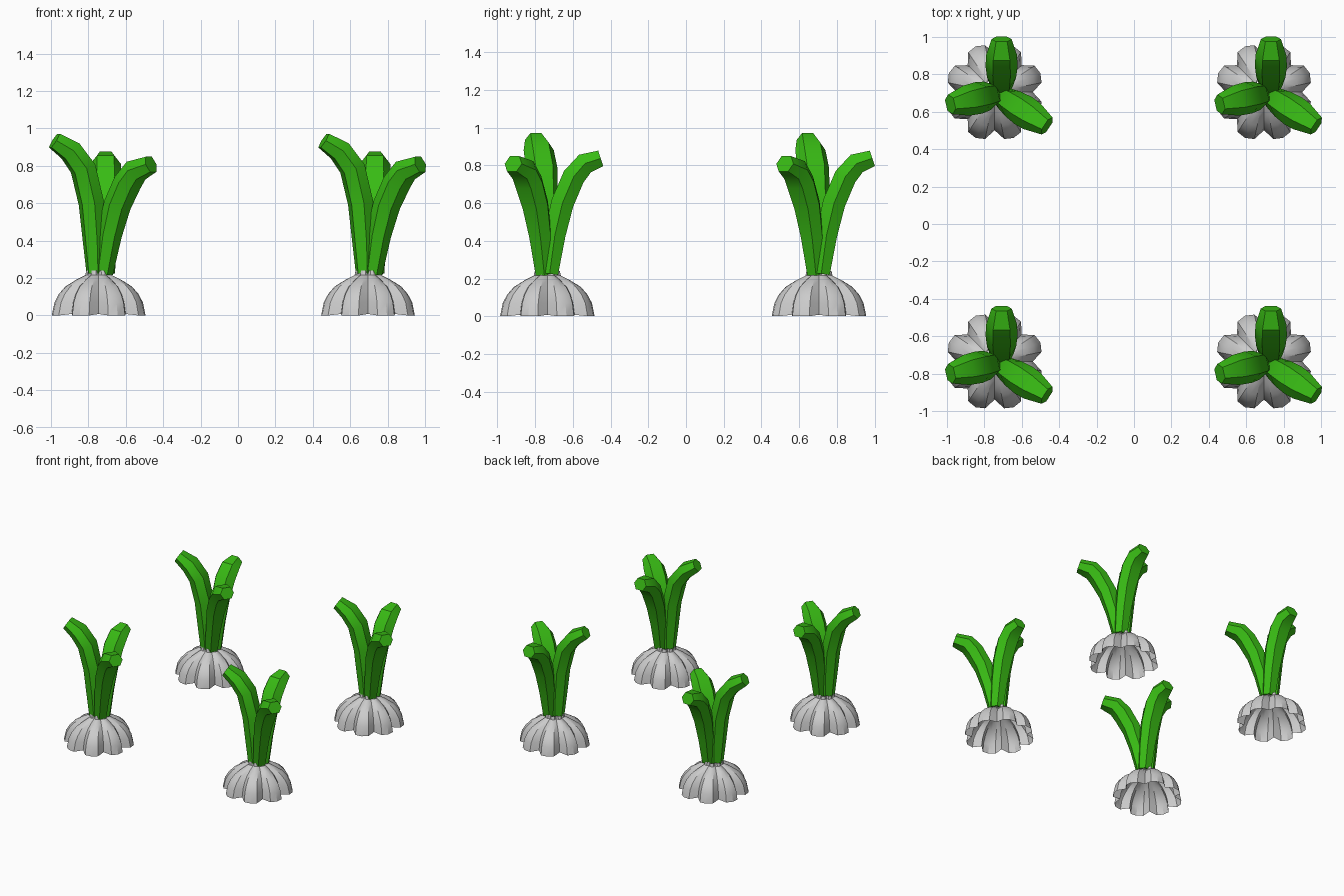
import bpy, bmesh, math
from mathutils import Vector

if "Cube" in bpy.data.objects:
    bpy.data.objects.remove(bpy.data.objects["Cube"])


def material(name, col):
    m = bpy.data.materials.new(name)
    m.diffuse_color = (*col, 1)
    m.use_nodes = True
    m.node_tree.nodes["Principled BSDF"].inputs["Base Color"].default_value = m.diffuse_color
    return m


GREEN = material("leaf green", (0.04, 0.50, 0.007))
GREY = material("bulb grey", (0.60, 0.60, 0.60))


def skin(name, rings, mat, cap):
    """Mesh from a stack of closed rings."""
    bm = bmesh.new()
    vr = [[bm.verts.new(p) for p in r] for r in rings]
    n = len(vr[0])
    for a, b in zip(vr, vr[1:]):
        for i in range(n):
            j = (i + 1) % n
            bm.faces.new((a[i], a[j], b[j], b[i]))
    if cap:
        bm.faces.new(vr[0][::-1])
        bm.faces.new(vr[-1])
    me = bpy.data.meshes.new(name)
    bm.to_mesh(me)
    bm.free()
    me.materials.append(mat)
    return me


def bulb():
    """Open-bottomed bulb with eight lobes."""
    profile = [(0.265, 0.0), (0.25, 0.07), (0.225, 0.115), (0.188, 0.155),
               (0.125, 0.192), (0.076, 0.215), (0.07, 0.24)]
    rings = []
    for r, z in profile:
        ring = []
        for k in range(8):
            mid = math.radians(22.5 + 45 * k)
            for deg, f in ((-22.5, 0.77), (-11, 0.965), (0, 1.0), (11, 0.965)):
                a = mid + math.radians(deg)
                lift = 0.008 if z == 0 and f < 0.9 else 0
                ring.append((r * f * math.cos(a), r * f * math.sin(a), z + lift))
        rings.append(ring)
    return skin("bulb", rings, GREY, False)


# half width and half thickness of a leaf along its length
SIZES = [(0.05, 0.045), (0.064, 0.056), (0.078, 0.06),
         (0.086, 0.06), (0.082, 0.056), (0.054, 0.043)]


def leaf(name, origin, azimuth, path):
    """Six-sided stalk following a (radius, height) path in one direction."""
    a = math.radians(azimuth)
    out = Vector((math.cos(a), math.sin(a), 0))
    side = Vector((-math.sin(a), math.cos(a), 0))
    up = Vector((0, 0, 1))
    pts = [Vector((*origin, 0)) + out * r + up * z for r, z in path]
    rings = []
    for i, p in enumerate(pts):
        t = (pts[min(i + 1, len(pts) - 1)] - pts[max(i - 1, 0)]).normalized()
        nrm = t.cross(side)
        w, h = SIZES[i]
        rings.append([p + side * (w * u) + nrm * (h * v) for u, v in
                      ((1, 0), (0.55, -1), (-0.55, -1), (-1, 0), (-0.55, 1), (0.55, 1))])
    me = skin(name, rings, GREEN, True)
    bm = bmesh.new()
    bm.from_mesh(me)
    bmesh.ops.recalc_face_normals(bm, faces=bm.faces)
    bm.to_mesh(me)
    bm.free()
    return me


parts = [
    bulb(),
    leaf("tall_leaf", (-0.005, -0.012), 193,
         [(0.01, 0.225), (0.018, 0.4), (0.035, 0.6), (0.08, 0.785), (0.15, 0.88), (0.238, 0.935)]),
    leaf("back_leaf", (0.037, 0), 90,
         [(0.012, 0.225), (0.04, 0.43), (0.08, 0.6), (0.14, 0.74), (0.2, 0.81), (0.283, 0.837)]),
    leaf("front_leaf", (0.02, -0.012), -33,
         [(0.005, 0.225), (0.045, 0.43), (0.095, 0.59), (0.16, 0.71), (0.215, 0.775), (0.31, 0.808)]),
]

# four identical plants at the corners of a square
for x in (-0.745, 0.695):
    for y in (-0.735, 0.705):
        for me in parts:
            ob = bpy.data.objects.new(me.name, me.copy())
            ob.location = (x, y, 0)
            bpy.context.collection.objects.link(ob)
            ob.select_set(True)
            bpy.context.view_layer.objects.active = ob

bpy.ops.object.shade_smooth_by_angle(angle=math.radians(30))
